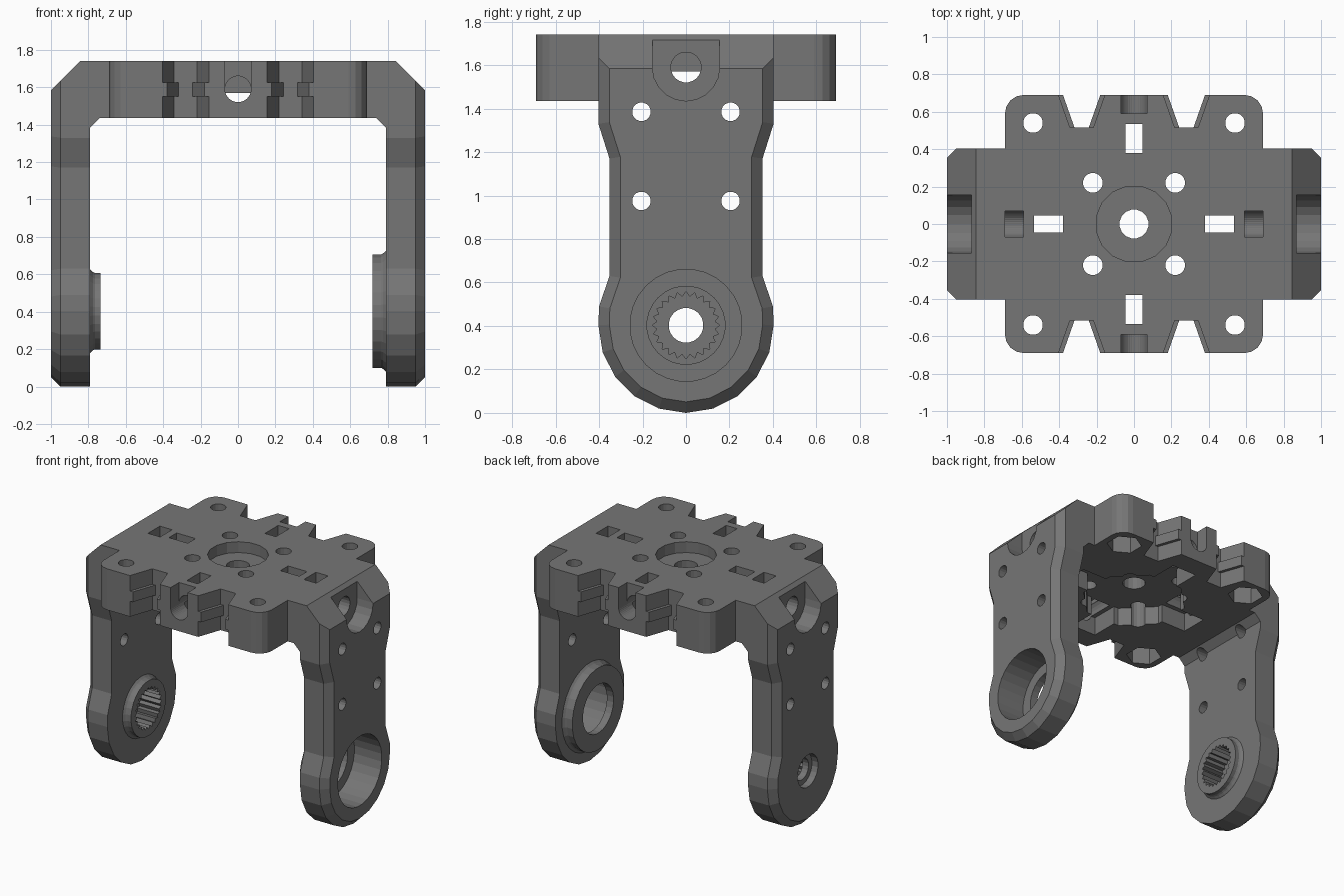
import bpy, bmesh
from math import sin, cos, pi
from mathutils import Vector

if "Cube" in bpy.data.objects:
    bpy.data.objects.remove(bpy.data.objects["Cube"])

TOP, BOTTOM, PLATE = 1.74, 1.435, 1.57   # deck levels
HW = 0.403                               # arm half width, also pivot height
BORE_Z = 1.59                            # height of the side screws
SIDES = (-1, 1)


def loft(name, axis, sections):
    """Solid through equal-length outlines, each placed at a station on the axis."""
    place = {"x": lambda a, b, t: (t, a, b),
             "y": lambda a, b, t: (a, t, b),
             "z": lambda a, b, t: (a, b, t)}[axis]
    bm = bmesh.new()
    rings = [[bm.verts.new(place(a, b, t)) for a, b in pts] for pts, t in sections]
    for lo, hi in zip(rings, rings[1:]):
        for i in range(len(lo)):
            j = (i + 1) % len(lo)
            bm.faces.new((lo[i], lo[j], hi[j], hi[i]))
    bm.faces.new(rings[0])
    bm.faces.new(rings[-1])
    bmesh.ops.recalc_face_normals(bm, faces=bm.faces)
    mesh = bpy.data.meshes.new(name)
    bm.to_mesh(mesh)
    bm.free()
    obj = bpy.data.objects.new(name, mesh)
    bpy.context.collection.objects.link(obj)
    return obj


def prism(name, axis, pts, lo, hi):
    return loft(name, axis, [(pts, min(lo, hi)), (pts, max(lo, hi))])


def circle(r, a=0, b=0, n=20):
    return [(a + r * cos(2 * pi * (i + .5) / n), b + r * sin(2 * pi * (i + .5) / n))
            for i in range(n)]


def rect(a0, a1, b0, b1):
    return [(a0, b0), (a1, b0), (a1, b1), (a0, b1)]


def u_shape(r, top):
    arc = [(r * cos(pi + pi * i / 10), BORE_Z + r * sin(pi + pi * i / 10)) for i in range(11)]
    return arc + [(r, top), (-r, top)]


def inset(pts, d):
    """Mitred inward offset of a counter-clockwise outline."""
    out = []
    for i, p in enumerate(pts):
        p, q, s = Vector(p), Vector(pts[i - 1]), Vector(pts[(i + 1) % len(pts)])
        e, f = (p - q).normalized(), (s - p).normalized()
        n, m = Vector((-e.y, e.x)), Vector((-f.y, f.x))
        out.append(tuple(p + (n + m) * d / (1 + n.dot(m))))
    return out


def combine(tool, operation):
    mod = frame.modifiers.new("shape", "BOOLEAN")
    mod.operation, mod.solver, mod.object = operation, "EXACT", tool
    bpy.context.view_layer.objects.active = frame
    bpy.ops.object.modifier_apply(modifier=mod.name)
    bpy.data.objects.remove(tool)


def add(tool):
    combine(tool, "UNION")


def cut(tool):
    combine(tool, "DIFFERENCE")


# Deck: square with rounded corners, crossed by a bar that meets the arms
w, r = 0.69, 0.1
corners = [(sx * (w - r) + r * cos(q + pi / 8 * i), sy * (w - r) + r * sin(q + pi / 8 * i))
           for sx, sy, q in ((1, 1, 0), (-1, 1, pi / 2), (-1, -1, pi), (1, -1, 1.5 * pi))
           for i in range(5)]
frame = prism("bracket_frame", "z", corners, BOTTOM, TOP)
add(prism("cross_bar", "z", rect(-0.88, 0.88, -HW, HW), BOTTOM, TOP))

# Arms: waisted outline, round foot, chamfered outer rim
side = [(0.4, 0.49), (0.352, 0.63), (0.352, 1.17), (HW, 1.33), (HW, TOP)]
foot = [(HW * sin(pi * i / 20), HW - HW * cos(pi * i / 20)) for i in range(-10, 11, 2)]
outline = foot + side + [(-a, b) for a, b in reversed(side)]
rim = inset(outline, 0.05)
for s in SIDES:
    add(loft("arm", "x", [(outline, s * 0.79), (outline, s * 0.95), (rim, s)]))
    add(prism("inner_gusset", "y",
              [(s * 0.72, 1.45), (s * 0.74, BOTTOM), (s * 0.79, 1.385), (s * 0.81, 1.385),
               (s * 0.81, 1.45)], -HW, HW))
    cut(prism("shoulder_bevel", "y",
              [(s * 0.845, TOP), (s * 1.1, 1.485), (s * 1.1, 1.95), (s * 0.635, 1.95)], -1, 1))

# Pivot bosses on the inner faces, with a small fillet at the root
for s, radius, face in ((-1, 0.205, 0.735), (1, 0.305, 0.72)):
    stations = ((0.02, 0.83), (0.02, 0.79), (0.006, 0.776), (0, 0.765), (0, face))
    add(loft("pivot_boss", "x", [(circle(radius + d, 0, HW, 28), s * t) for d, t in stations]))

# Bearing bore on one arm, toothed socket on the other
cut(prism("bearing_bore", "x", circle(0.258, 0, HW, 28), 0.775, 1.1))
cut(prism("bearing_hole", "x", circle(0.18, 0, HW, 28), 0.6, 0.9))
teeth = [((0.155 - 0.022 * (i % 2)) * cos(pi * i / 24),
          HW + (0.155 - 0.022 * (i % 2)) * sin(pi * i / 24)) for i in range(48)]
cut(prism("toothed_socket", "x", teeth, -0.9, -0.6))
cut(prism("socket_hole", "x", circle(0.08, 0, HW), -1.1, -0.8))
cut(prism("screw_recess", "x", circle(0.12, 0, HW), -1.1, -0.95))

# Arm screw holes
for s in SIDES:
    for y in (-0.205, 0.205):
        for z in (0.975, 1.385):
            cut(prism("arm_hole", "x", circle(0.043, y, z, 16), s * 0.65, s * 1.1))

# Underside pockets
cut(prism("centre_pocket", "z", circle(0.36, n=8), 1.3, PLATE))
for sx in SIDES:
    for sy in SIDES:
        cut(prism("nut_pocket", "z", circle(0.12, sx * 0.54, sy * 0.54, 6), 1.3, PLATE))
        # Deck holes, outer and inner
        for p in (0.54, 0.22):
            cut(prism("deck_hole", "z", circle(0.053, sx * p, sy * p, 16), 1.3, 1.9))
        # Tapered edge notches with a ridge at mid height
        for half, lo, hi in ((0.038, 1.3, 1.9), (0.062, 1.3, 1.55), (0.062, 1.625, 1.9)):
            c, flare = sx * 0.28, half + 0.062
            cut(prism("edge_notch", "z",
                      [(c - half, sy * 0.515), (c + half, sy * 0.515),
                       (c + flare, sy * 0.691), (c + flare, sy * 0.8),
                       (c - flare, sy * 0.8), (c - flare, sy * 0.691)], lo, hi))

# Centre recess and hole
cut(prism("centre_recess", "z", circle(0.205, n=16), 1.66, 1.9))
cut(prism("centre_hole", "z", circle(0.078, n=16), 1.3, 1.9))

# Side screws on all four sides: nut slot, head slot and bore
for s in SIDES:
    for axis in "xy":
        def plan(a0, a1, half):
            a, b = sorted((s * a0, s * a1))
            return rect(a, b, -half, half) if axis == "x" else rect(-half, half, a, b)
        cut(prism("nut_slot", "z", plan(0.38, 0.535, 0.045), 1.3, 1.9))
        cut(prism("nut_space", "z", plan(0.3, 0.535, 0.1), 1.3, PLATE))
        cut(prism("head_slot", axis, u_shape(0.07, 1.9), s * 0.59, s * (0.69 if axis == "x" else 0.8)))
        cut(prism("screw_bore", axis, circle(0.07, 0, BORE_Z), s * 0.34, s * 0.95))
    cut(prism("shoulder_recess", "x", u_shape(0.155, 1.9), s * 0.87, s * 1.1))

# Single dark grey plastic
grey = bpy.data.materials.new("dark_grey_plastic")
grey.use_nodes = True
colour = (0.18, 0.18, 0.18, 1)
grey.diffuse_color = colour
grey.node_tree.nodes["Principled BSDF"].inputs["Base Color"].default_value = colour
frame.data.materials.clear()
frame.data.materials.append(grey)
for face in frame.data.polygons:
    face.material_index = 0
    face.use_smooth = False
